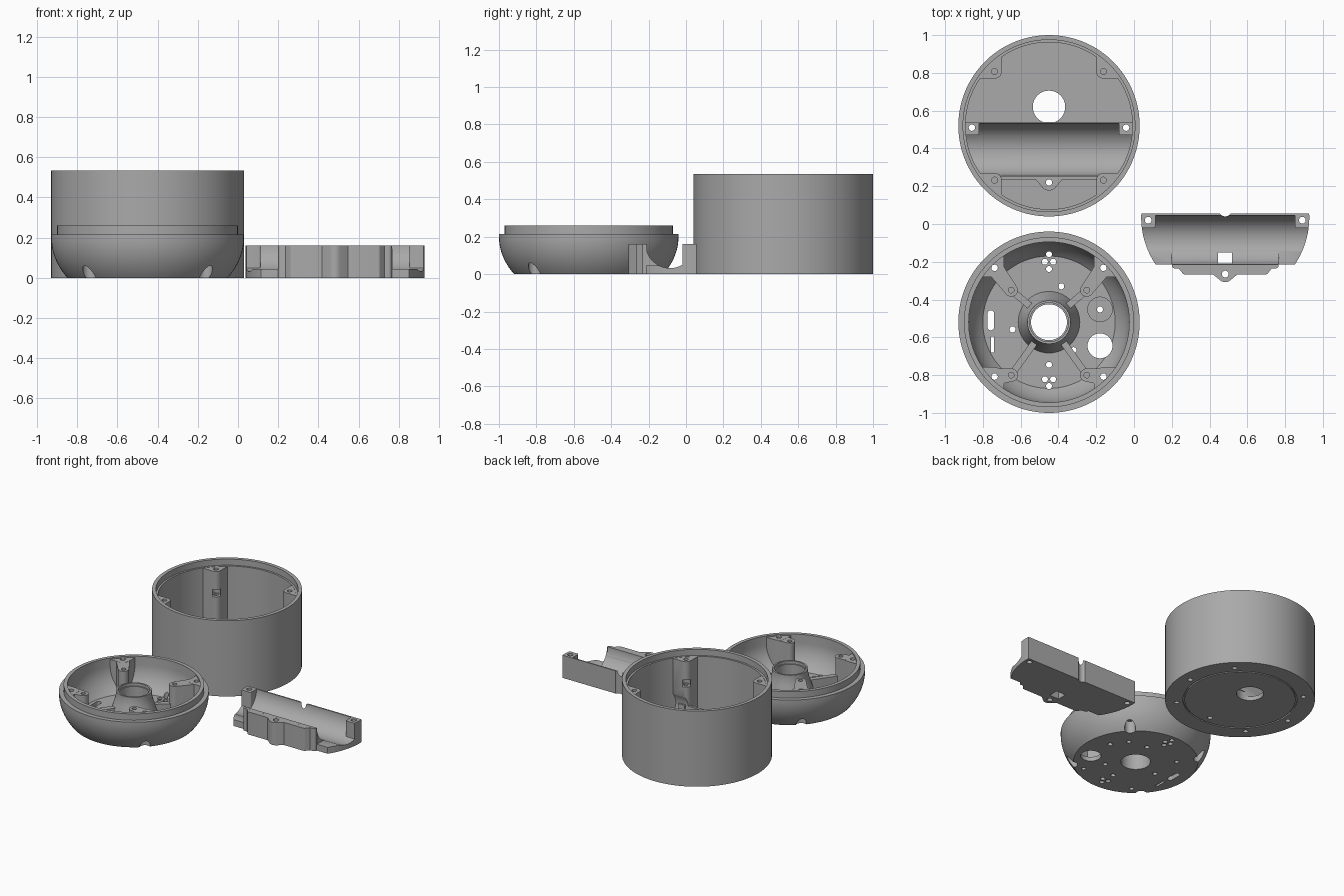
import bpy, bmesh
from math import sin, cos, pi, sqrt, radians
from mathutils import Matrix, Vector
from mathutils.geometry import convex_hull_2d

if "Cube" in bpy.data.objects:
    bpy.data.objects.remove(bpy.data.objects["Cube"])

grey = bpy.data.materials.new("plain grey plastic")
grey.diffuse_color = (0.4, 0.4, 0.4, 1)
grey.use_nodes = True
grey.node_tree.nodes["Principled BSDF"].inputs["Base Color"].default_value = (0.4, 0.4, 0.4, 1)


def make(bm, name="helper"):
    bmesh.ops.recalc_face_normals(bm, faces=bm.faces)
    me = bpy.data.meshes.new(name)
    bm.to_mesh(me)
    bm.free()
    ob = bpy.data.objects.new(name, me)
    bpy.context.collection.objects.link(ob)
    return ob


def hull(circles, z0, z1, n=32, name="helper"):
    """Upright prism around the convex outline of (x, y, radius) circles."""
    pts = []
    for x, y, r in circles:
        steps = n if r else 1
        pts += [Vector((x + r * cos(2 * pi * (i + .5) / n), y + r * sin(2 * pi * (i + .5) / n)))
                for i in range(steps)]
    bm = bmesh.new()
    ring = [bm.verts.new((pts[i].x, pts[i].y, z0)) for i in convex_hull_2d(pts)]
    face = bm.faces.new(ring)
    top = bmesh.ops.extrude_face_region(bm, geom=[face])["geom"]
    bmesh.ops.translate(bm, vec=(0, 0, z1 - z0),
                        verts=[v for v in top if isinstance(v, bmesh.types.BMVert)])
    return make(bm, name)


def cyl(x, y, r, z0, z1, n=24, name="helper"):
    return hull([(x, y, r)], z0, z1, n, name)


def box(x0, x1, y0, y1, z0, z1):
    return hull([(x0, y0, 0), (x1, y0, 0), (x1, y1, 0), (x0, y1, 0)], z0, z1)


def rod(y, z, r, half):
    """Cylinder lying along x."""
    ob = cyl(-z, y, r, -half, half, 80)
    ob.data.transform(Matrix.Rotation(pi / 2, 4, 'Y'))
    return ob


def lathe(profile, n=112, name="helper"):
    """Solid of revolution from a closed (radius, height) profile."""
    bm = bmesh.new()
    vs = [bm.verts.new((r, 0, z)) for r, z in profile]
    es = [bm.edges.new((vs[i - 1], vs[i])) for i in range(len(vs))
          if profile[i - 1][0] or profile[i][0]]
    bmesh.ops.spin(bm, geom=vs + es, cent=(0, 0, 0), axis=(0, 0, 1), angle=2 * pi, steps=n,
                   use_merge=False)
    bmesh.ops.remove_doubles(bm, verts=bm.verts, dist=1e-5)
    return make(bm, name)


def combine(target, op, *others):
    for other in others:
        mod = target.modifiers.new("combine", 'BOOLEAN')
        mod.operation, mod.solver, mod.object = op, 'EXACT', other
        bpy.context.view_layer.update()
        dg = bpy.context.evaluated_depsgraph_get()
        me = bpy.data.meshes.new_from_object(target.evaluated_get(dg))
        target.modifiers.clear()
        target.data = me
        bpy.data.objects.remove(other)
    return target


def cut(target, *others):
    return combine(target, 'DIFFERENCE', *others)


def add(target, *others):
    return combine(target, 'UNION', *others)


def finish(ob, x, y):
    ob.location = (x, y, 0)
    ob.data.materials.clear()
    ob.data.materials.append(grey)
    bpy.ops.object.select_all(action='DESELECT')
    ob.select_set(True)
    bpy.context.view_layer.objects.active = ob
    bpy.ops.object.shade_smooth_by_angle(angle=radians(30))


C = 0.288                                   # corner screw offset
corners = [(sx, sy) for sx in (-1, 1) for sy in (-1, 1)]


def corner_post(sx, sy, r, top):
    x, y = sx * C, sy * C
    return hull([(x, y, r), (x, sy * .6, r), (sx * .6, y, r)], -.1, top)


# ---- Tall cup: trough cradle and posts are left standing in the cavity
fill = box(-.6, .6, -.285, .02, -.1, .175)
add(fill, hull([(0, -.298, .045), (-.07, -.27, .01), (.07, -.27, .01)], -.11, .175))
for sx, sy in corners:
    add(fill, corner_post(sx, sy, .038, .49))
cut(fill, rod(-.127, .175, .14, .7))
for s in (-1, 1):
    add(fill, box(s * .37, s * .62, -.05, .021, -.12, .1751))
    add(fill, box(s * .30 - .025, s * .30 + .025, -.275, -.255, -.12, .18))
cavity = cut(cyl(0, 0, .442, .03, .6, 112), fill)

cup = cyl(0, 0, .48, 0, .535, 112, "cup_housing")
cut(cup, cavity, cyl(0, 0, .455, .492, .6, 112), cyl(0, .1, .086, -.1, .06, 48))
cut(cup, lathe([(.355, -.05), (.365, -.05), (.365, .01), (.355, .01)]))
for sx, sy in corners:
    x, y = sx * C, sy * C
    cut(cup, cyl(x, y, .016, .3, .6), cyl(x, y, .016, -.1, .09))
    cut(cup, hull([(x * .7, y * .7, .026), (x, y, .026)], .31, .36))
    if sy > 0:
        cut(cup, hull([(x * .7, y * .7, .026), (x, y, .026)], .08, .13))
for x, y in ((-.408, -.01), (.408, -.01), (0, -.3)):
    cut(cup, cyl(x, y, .017, -.1, .3))
finish(cup, -.45, .52)


# ---- Round bowl: curved shell with a tongue around the top
def arc(r, z0, depth, base, steps=12):
    zs = [base + (z0 - base) * i / steps for i in range(steps + 1)]
    return [(r * sqrt(1 - ((z0 - z) / depth) ** 2), z) for z in zs]


bowl = lathe([(0, 0)] + arc(.48, .2, .36, 0) + [(.48, .215), (.45, .215), (.45, .26), (0, .26)],
             name="bowl_base")
hollow = lathe([(0, .03)] + arc(.425, .2, .3, .03) + [(.425, .3), (0, .3)])
bosses = [(sx * .2, y, sy) for sx, sy in corners for y in ((.17,) if sy > 0 else (-.28,))]

# Corner posts, inner bosses, ribs and the flared centre tube
for sx, sy in corners:
    cut(hollow, corner_post(sx, sy, .05, .25))
for x, y, sy in bosses:
    sx = 1 if x > 0 else -1
    cut(hollow, hull([(x, y, .035), (sx * C, sy * C, .045)], -.1, .249))
    cut(hollow, hull([(0, 0, .018), (x, y, .018)], -.1, .12))
cut(hollow, lathe([(0, -.1), (.165, -.1), (.163, .03), (.145, .09), (.125, .15),
                   (.115, .19), (.115, .22), (0, .22)], 64))
cut(bowl, hollow, cyl(0, 0, .095, -.1, .4, 64), cyl(0, 0, .103, .2, .4, 64))

# Screw holes with counterbores breaking through the outer curve
for sx, sy in corners:
    cut(bowl, cyl(sx * C, sy * C, .017, -.1, .4), cyl(sx * C, sy * C, .035, -.1, .085))
for x, y, sy in bosses:
    cut(bowl, cyl(x, y, .015, .12, .4), cyl(x, y, .015, -.1, .05))

# Floor openings: vents, cable holes, slots and the round switch seat
vents = [(0, .36), (-.022, .32), (.022, .32), (0, .282),
         (0, -.338), (-.022, -.302), (.022, -.302), (0, -.225),
         (.065, .19), (-.193, -.038), (.13, -.148), (.27, .068)]
for x, y in vents:
    cut(bowl, cyl(x, y, .016, -.1, .06, 16))
cut(bowl, cyl(.27, .068, .065, .016, .06, 40), cyl(.27, -.125, .066, -.1, .06, 40))
cut(bowl, hull([(-.308, -.025, .018), (-.308, .045, .018)], -.1, .06))
cut(bowl, box(-.308, -.292, -.16, -.075, -.1, .06))
finish(bowl, -.45, -.52)

# ---- Clamp bracket: half trough trimmed to the cup's inner circle
clamp = hull([(s * .435, .045, .01) for s in (-1, 1)] + [(s * .45, -.215, 0) for s in (-1, 1)],
             0, .16, name="clamp_bracket")
cut(clamp, rod(-.085, .163, .131, .7))
for s in (-1, 1):
    cut(clamp, box(s * .285, s * .6, -.3, -.085, .045, .3))
    add(clamp, hull([(s * .6, .045, .01), (s * .6, -.01, .01),
                     (s * .38, .045, .01), (s * .38, -.01, .01)], 0, .16))
combine(clamp, 'INTERSECT', cyl(0, .035, .445, -.1, .4, 112))

# Stepped front wall with a screw boss
add(clamp, hull([(s * .265, -.218, .018) for s in (-1, 1)] +
                [(s * .265, -.211, 0) for s in (-1, 1)], 0, .1601))
add(clamp, hull([(s * .25, -.215, .01) for s in (-1, 1)] +
                [(s * .215, -.255, .012) for s in (-1, 1)], 0, .16))
add(clamp, hull([(0, -.268, .04), (-.07, -.25, .01), (.07, -.25, .01)], 0, .16))
cut(clamp, rod(-.085, .163, .1305, .28))

# Screw holes, square cable window and a notch in the back edge
for x, y in ((-.408, .02), (.408, .02), (0, -.265)):
    cut(clamp, cyl(x, y, .018, -.1, .4))
cut(clamp, box(-.037, .037, -.22, -.152, -.1, .12))
cut(clamp, cyl(0, .075, .035, -.1, .4))
finish(clamp, .483, 0)
